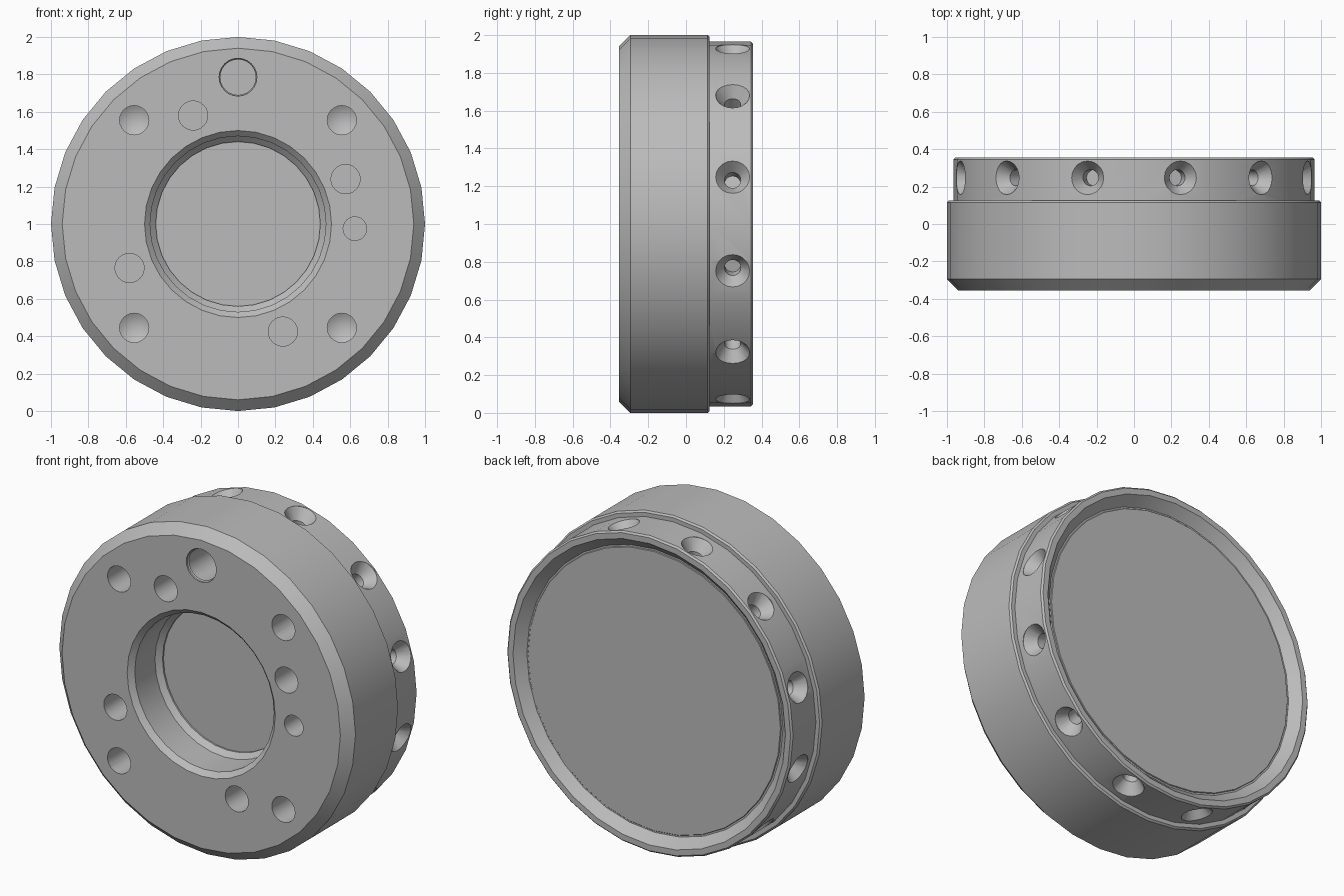
import bpy, bmesh
from math import pi, sin, cos, radians
from mathutils import Matrix, Vector

cube = bpy.data.objects.get("Cube")
if cube:
    bpy.data.objects.remove(cube, do_unlink=True)

grey = bpy.data.materials.new("machined_grey")
grey.use_nodes = True
colour = (0.5, 0.5, 0.5, 1)
grey.diffuse_color = colour
grey.node_tree.nodes["Principled BSDF"].inputs["Base Color"].default_value = colour


def revolve(bm, profile, sides, matrix):
    """Closed solid from (radius, height) points, turned about local z."""
    rings = []
    for r, h in profile:
        if r == 0:
            rings.append([bm.verts.new(matrix @ Vector((0, 0, h)))])
        else:
            rings.append([bm.verts.new(matrix @ Vector((r * cos(2 * pi * i / sides),
                          r * sin(2 * pi * i / sides), h))) for i in range(sides)])
    for a, b in zip(rings, rings[1:]):
        for i in range(sides):
            j = (i + 1) % sides
            if len(a) == 1:
                bm.faces.new((a[0], b[i], b[j]))
            elif len(b) == 1:
                bm.faces.new((a[i], a[j], b[0]))
            else:
                bm.faces.new((a[i], a[j], b[j], b[i]))
    for ring in (rings[0], rings[-1]):
        if len(ring) > 1:
            bm.faces.new(ring)


def finish(bm, name):
    bmesh.ops.recalc_face_normals(bm, faces=bm.faces)
    mesh = bpy.data.meshes.new(name)
    bm.to_mesh(mesh)
    bm.free()
    mesh.materials.append(grey)
    obj = bpy.data.objects.new(name, mesh)
    bpy.context.collection.objects.link(obj)
    return obj


# Local +z points to the back (+y), around the axis at z = 1
axis = Matrix.Translation((0, 0, 1)) @ Matrix.Rotation(-pi / 2, 4, "X")

# Ring body: bore floor, bore, front face, rim, stepped band, recessed back
body_bm = bmesh.new()
revolve(body_bm, [
    (0.44, -0.09), (0.44, -0.10), (0.47, -0.13), (0.47, -0.325), (0.5, -0.355),
    (0.94, -0.355), (1.0, -0.295), (1.0, 0.115), (0.99, 0.125), (0.965, 0.125),
    (0.965, 0.345), (0.955, 0.355), (0.92, 0.355), (0.90, 0.335), (0.865, 0.30),
], 32, axis)
body = finish(body_bm, "ring_body")

cut = bmesh.new()


def front_hole(x, z, r, depth, tip=0.0, lip=0.0):
    """Blind hole in the front face, optionally with a drill point or a lip."""
    place = Matrix.Translation((x, -0.355, z)) @ Matrix.Rotation(-pi / 2, 4, "X")
    profile = [(r + lip, -0.05), (r + lip, 0.01), (r, 0.01 + lip), (r, depth)]
    if not lip:
        profile = [profile[0], profile[-1]]
    if tip:
        profile.append((0, depth + tip))
    revolve(cut, profile, 24, place)


# Four drilled holes with conical bottoms
for sx in (-1, 1):
    for sz in (-1, 1):
        front_hole(0.555 * sx, 1 + 0.555 * sz, 0.078, 0.25, tip=0.045)

# Flat-bottomed pin holes and the large locating hole
for x, z, r in ((-0.24, 1.58, 0.078), (0.575, 1.24, 0.078), (-0.58, 0.765, 0.078),
                (0.24, 0.425, 0.078), (0.625, 0.975, 0.063)):
    front_hole(x, z, r, 0.28)
front_hole(0, 1.785, 0.095, 0.28, lip=0.006)

# Twelve countersunk radial holes around the rear band
for k in range(12):
    place = (Matrix.Translation((0, 0.247, 1)) @ Matrix.Rotation(radians(15 + 30 * k), 4, "Y"))
    revolve(cut, [(0.043, 0.82), (0.043, 0.895), (0.09, 0.96), (0.09, 1.05)], 20, place)

# Round-ended index slot on top, open to the rear
outline = [(0.035, 0.2), (-0.035, 0.2)]
outline += [(0.035 * cos(a), -0.025 + 0.035 * sin(a))
            for a in (pi + pi * i / 10 for i in range(11))]
base = cut.faces.new([cut.verts.new((x, y, 0.966)) for x, y in outline])
top = bmesh.ops.extrude_face_region(cut, geom=[base])["geom"]
bmesh.ops.translate(cut, vec=(0, 0, 0.1),
                    verts=[v for v in top if isinstance(v, bmesh.types.BMVert)])

cutter = finish(cut, "hole_cutter")
cutter.hide_render = True

# Cut the holes, then shade with sharp edges kept
bpy.ops.object.select_all(action="DESELECT")
bpy.context.view_layer.objects.active = body
body.select_set(True)
mod = body.modifiers.new("holes", "BOOLEAN")
mod.operation = "DIFFERENCE"
mod.solver = "EXACT"
mod.object = cutter
bpy.ops.object.modifier_apply(modifier=mod.name)
bpy.data.objects.remove(cutter, do_unlink=True)
bpy.ops.object.shade_smooth_by_angle(angle=radians(25))

# Thin cover disc seated in the back recess
cover_bm = bmesh.new()
revolve(cover_bm, [(0.855, 0.298), (0.855, 0.303), (0.852, 0.306)], 32, axis)
finish(cover_bm, "back_cover")
